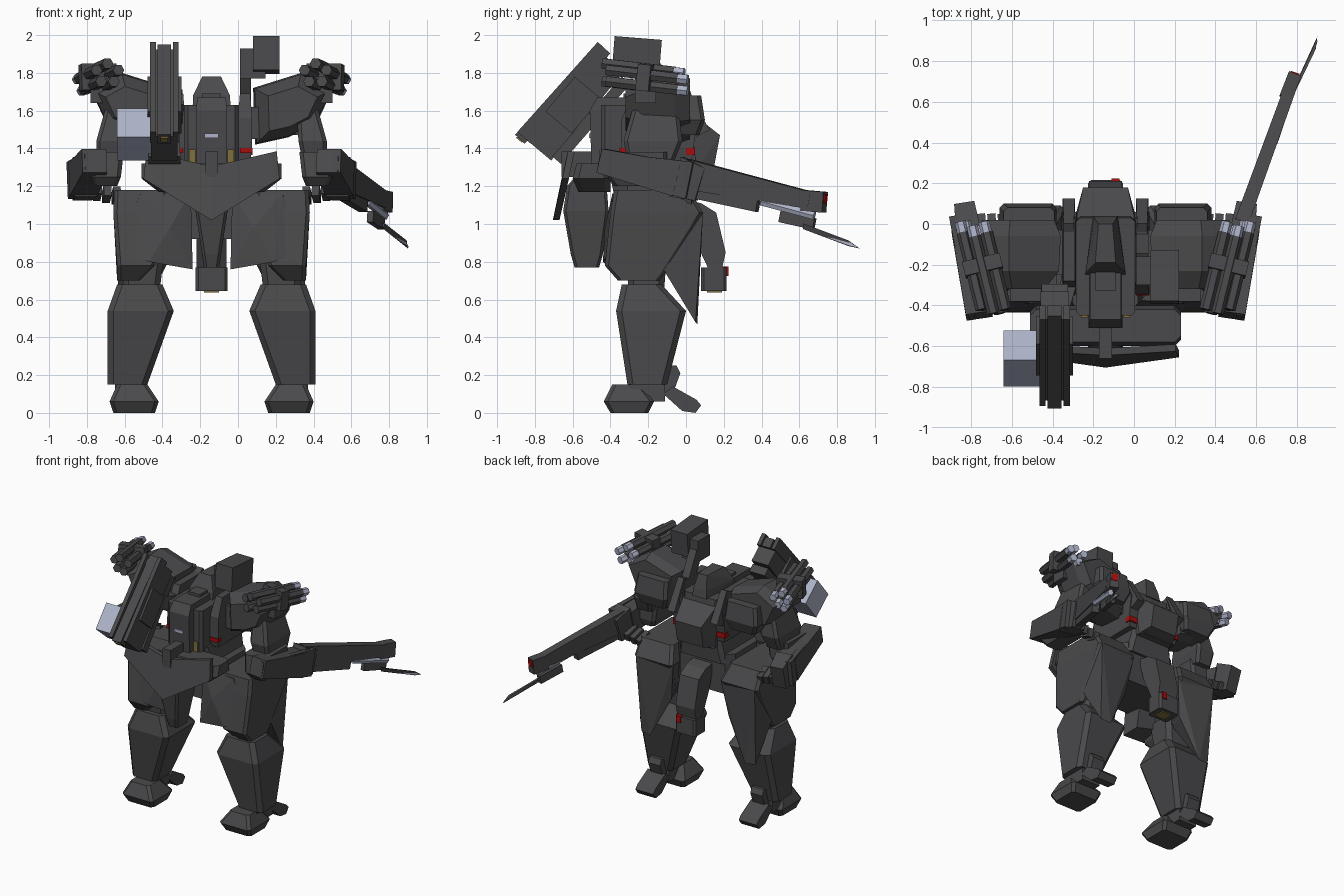
import bpy, bmesh, math
from mathutils import Vector as V

CX = -0.14  # symmetry plane of the body; part coordinates are relative to it


def material(name, col):
    m = bpy.data.materials.new(name)
    m.diffuse_color = (*col, 1)
    return m


GREY = material("dark grey", (0.068, 0.068, 0.072))
PALE = material("pale steel", (0.42, 0.45, 0.58))
RED = material("red", (0.38, 0.004, 0.004))
GOLD = material("gold", (0.22, 0.16, 0.045))


def hull(name, pts, mat=GREY, mirror=False):
    """Flat-faced convex solid, optionally mirrored across the body."""
    bm = bmesh.new()
    for p in pts:
        bm.verts.new(p)
    bmesh.ops.convex_hull(bm, input=bm.verts)
    loose = [v for v in bm.verts if not v.link_faces]
    bmesh.ops.delete(bm, geom=loose, context='VERTS')
    bmesh.ops.dissolve_limit(bm, angle_limit=0.02, verts=bm.verts, edges=bm.edges)
    bmesh.ops.recalc_face_normals(bm, faces=bm.faces)
    me = bpy.data.meshes.new(name)
    bm.to_mesh(me)
    bm.free()
    me.materials.append(mat)
    ob = bpy.data.objects.new(name, me)
    ob.location.x = CX
    bpy.context.collection.objects.link(ob)
    if mirror:
        ob.modifiers.new("mirror", 'MIRROR').use_mirror_merge = False
    return ob


def loft(name, rings, c=0.0, mat=GREY, mirror=False):
    """Rings of (z, x0, x1, y0, y1) with corners cut by c."""
    pts = []
    for z, x0, x1, y0, y1 in rings:
        for x, sx in ((x0, 1), (x1, -1)):
            for y, sy in ((y0, 1), (y1, -1)):
                pts += [(x + sx * c, y, z), (x, y + sy * c, z)]
    return hull(name, pts, mat, mirror)


def box(name, x0, x1, y0, y1, z0, z1, mat=GREY, mirror=False, c=0.0):
    return loft(name, [(z0, x0, x1, y0, y1), (z1, x0, x1, y0, y1)], c, mat, mirror)


def prism(name, yz, x0, x1, mat=GREY, mirror=False):
    return hull(name, [(x, y, z) for x in (x0, x1) for y, z in yz], mat, mirror)


def beam(name, p, q, w, h, w2=None, h2=None, mat=GREY, mirror=False, sides=4):
    """Bar from p to q; four-sided or round with few sides."""
    p, q = V(p), V(q)
    d = (q - p).normalized()
    r = d.cross(V((0, 0, 1))).normalized()
    u = r.cross(d)
    a0 = math.pi / 4 if sides == 4 else 0
    k = math.sqrt(2) if sides == 4 else 1
    pts = []
    for o, ww, hh in ((p, w, h), (q, w2 or w, h2 or h)):
        for i in range(sides):
            a = a0 + 2 * math.pi * i / sides
            pts.append(o + r * (math.cos(a) * k * ww / 2) + u * (math.sin(a) * k * hh / 2))
    return hull(name, pts, mat, mirror)


# Legs
loft("toe", [(0, .30, .52, -.40, -.20), (.06, .28, .54, -.435, -.17),
             (.15, .34, .50, -.39, -.24)], .02, mirror=True)
prism("heel", [(-.12, .10), (-.07, .14), (.055, .07), (.08, .04), (.05, 0), (-.02, .01)],
      .36, .51, mirror=True)
prism("heel_strut", [(-.14, .25), (-.05, .25), (-.03, .21), (-.07, .10), (-.14, .08)],
      .38, .48, mirror=True)
box("ankle", .36, .51, -.30, -.11, .06, .20, mirror=True)
loft("shin", [(.15, .34, .55, -.31, -.10), (.54, .20, .55, -.37, 0),
              (.68, .26, .50, -.34, -.13)], .03, mirror=True)
loft("knee", [(.6, .28, .47, -.30, -.12), (.85, .25, .47, -.32, -.1)], .03, mirror=True)

# Hip armour
loft("thigh_armour", [(.70, .38, .50, -.36, -.14), (.78, .30, .50, -.43, -.08),
                      (1.06, .20, .52, -.40, .09), (1.18, .24, .515, -.38, .02)],
     .02, mirror=True)
hull("rear_skirt_blade", [(.20, .07, 1.06), (.50, .09, 1.06), (.50, -.12, .76), (.30, -.10, .76),
                          (.48, .05, .48), (.40, .06, .47), (.24, .03, .78), (.24, .0, 1.15),
                          (.50, .0, 1.15)], mirror=True)
hull("front_skirt", [(.11, -.37, 1.17), (.375, -.39, 1.16), (.10, -.40, .76), (.33, -.44, .80),
                     (.505, -.40, .86), (.22, -.43, .98), (.12, -.2, 1.17), (.40, -.2, 1.15),
                     (.12, -.28, .78), (.46, -.25, .85)], mirror=True)
box("pelvis", -.24, .24, -.36, .0, .92, 1.22, c=.05)
loft("waist", [(1.15, -.2, .2, -.38, .02), (1.34, -.16, .16, -.42, .04)], .03)
loft("crotch_guard", [(.77, -.04, .04, -.59, -.46), (.84, -.05, .05, -.61, -.44),
                      (1.07, -.085, .085, -.65, -.41), (1.2, -.08, .08, -.63, -.42),
                      (1.27, -.06, .06, -.57, -.44)], .015)
prism("tail_guard", [(-.02, 1.13), (.08, 1.11), (.16, 1.06), (.21, .85), (.19, .76),
                     (.12, .76), (.03, .95)], -.08, .08)
box("tail_thruster", -.085, .085, .08, .215, .645, .77, c=.015)
box("tail_light", .03, .068, .185, .224, .725, .775, RED)
box("thruster_port", -.04, .04, .11, .19, .638, .646, GOLD)

# Belly and angled front plate, dipping to the centre
loft("belly", [(1.17, -.28, .28, -.57, -.40), (1.24, -.37, .37, -.60, -.40),
               (1.32, -.37, .37, -.58, -.42)], .03)
hull("front_plate", [(x, y + d, z) for d in (0, .035) for x, y, z in
                     ((.345, -.625, 1.385), (.36, -.655, 1.24), (0, -.705, 1.02),
                      (0, -.645, 1.305))], mirror=True)
box("plate_latch", -.033, .033, -.66, -.48, 1.25, 1.385)

# Torso
loft("torso", [(1.28, -.145, .145, -.45, .08), (1.63, -.145, .145, -.45, .03)], .02)
loft("chest_block", [(1.30, -.083, .083, -.50, -.2), (1.60, -.083, .083, -.51, -.2),
                     (1.67, -.075, .075, -.47, -.2)])
box("chest_slit", -.037, .037, -.514, -.505, 1.455, 1.478, PALE)
box("chest_port", .085, .12, -.458, -.449, 1.305, 1.395, GOLD, True)
loft("side_pod", [(1.33, .14, .205, -.33, .03), (1.405, .14, .215, -.345, .04),
                  (1.56, .14, .215, -.34, .06), (1.69, .15, .205, -.28, 0)], mirror=True)
box("side_pod_light_front", .15, .217, -.352, -.31, 1.375, 1.403, RED, True)
box("side_pod_light_rear", .15, .217, .0, .048, 1.365, 1.403, RED, True)
hull("head", [(s * x, y, z) for s in (1, -1) for x, y, z in
              ((.10, -.25, 1.62), (.06, .04, 1.62), (.098, -.24, 1.68), (.055, .03, 1.68),
               (.05, -.19, 1.78), (.035, 0, 1.78))])
box("head_visor", -.05, .05, -.33, -.2, 1.62, 1.69)
hull("backpack", [(s * x, y, z) for s in (1, -1) for x, y, z in
                  ((.145, -.05, 1.62), (.14, .04, 1.58), (.11, .18, 1.47), (.11, .15, 1.31),
                   (.145, -.05, 1.28), (.145, .05, 1.28))])
beam("back_fin", (.18, .09, 1.48), (.18, -.02, 1.70), .06, .08, .05, .05, mirror=True)

# Shoulders and arms
outline = ((.22, 1.72), (.475, 1.80), (.64, 1.71), (.56, 1.54), (.41, 1.46), (.23, 1.42))
hull("shoulder", [(.43 + (x - .43) * k, y, 1.61 + (z - 1.61) * k)
                  for y, k in ((-.32, .62), (-.23, .96), (-.06, 1), (.02, .85)) for x, z in outline],
     mirror=True)
loft("shoulder_rear_block", [(1.47, .27, .48, -.1, .07), (1.55, .24, .52, -.1, .10),
                             (1.68, .25, .50, -.1, .08)], .02, mirror=True)
box("shoulder_joint", .10, .30, -.25, -.03, 1.45, 1.62, mirror=True)
loft("upper_arm", [(1.34, .48, .61, -.31, -.06), (1.44, .46, .61, -.33, -.02),
                   (1.62, .45, .56, -.28, -.04)], .02, mirror=True)
loft("elbow", [(1.20, .50, .62, -.38, -.12), (1.25, .48, .64, -.42, -.10),
               (1.38, .465, .64, -.40, -.10)], .02, mirror=True)
beam("forearm", (.62, -.45, 1.335), (.68, -.04, 1.235), .13, .13, .15, .18, mirror=True)
beam("forearm_shield", (.655, -.46, 1.33), (.745, .02, 1.23), .03, .11, .04, .20, mirror=True)
beam("wrist", (.67, -.05, 1.25), (.69, .08, 1.21), .12, .22, .10, .18, mirror=True)
for i in range(3):
    beam("finger_%d" % i, (.50 + i * .05, -.06, 1.17 + .01 * i),
         (.51 + i * .05, .04, 1.13 + .01 * i), .04, .06, mirror=True)

# Shoulder launchers: bundles of hexagonal tubes
P, Q = V((.55, -.42, 1.80)), V((.655, .01, 1.75))
for i, (dx, dz) in enumerate(((-.058, .015), (0, .05), (.058, .015), (-.034, -.045),
                              (.034, -.045))):
    o = V((dx, -.02 * (i % 2), dz))
    a, b = P + o, Q + o
    m = a.lerp(b, .88)
    beam("launcher_tube_%d" % i, a, m, .062, .062, mirror=True, sides=6)
    beam("launcher_tip_%d" % i, m, b, .056, .056, mat=PALE, mirror=True, sides=6)
beam("launcher_bracket", P.lerp(Q, .42), P.lerp(Q, .58), .19, .14, mirror=True)
box("launcher_mount", .54, .64, -.27, -.16, 1.64, 1.78, mirror=True)

# Sensor box on a mast, one side only
beam("sensor_box", (.29, -.385, 1.905), (.29, -.135, 1.885), .14, .18)
box("sensor_bracket", .15, .285, -.30, -.16, 1.77, 1.93)
beam("sensor_mast", (.18, -.02, 1.55), (.18, -.18, 1.85), .06, .08)

# Back-tilted cannon with ammunition drum, other side only
C0, C1 = V((-.25, -.79, 1.40)), V((-.25, -.40, 1.865))
D = (C1 - C0).normalized()
N = V((0, -D.z, D.y))  # upper-front normal of the cannon
beam("cannon_body", C0, C1, .14, .20, .14, .18)
for s in (-1, 1):
    e = V((s * .06, 0, 0))
    beam("cannon_rail", C0 + e + N * .09, C1 + e + N * .07 + D * .03, .03, .09)
beam("cannon_barrel", C0 + N * .10 - D * .02, C1 + N * .06 + D * .03, .07, .07)
beam("cannon_rear_guard", C0 - N * .12 + D * .02, C0 - N * .13 + D * .58, .17, .06, .13, .06)
beam("cannon_breech", C0 + D * .18, C0 + D * .42, .18, .18)
beam("cannon_muzzle_trim", C0 + N * .10 - D * .027, C0 + N * .10 - D * .019, .04, .04, mat=GOLD)
beam("cannon_arm", (-.25, -.52, 1.62), (-.16, -.22, 1.56), .08, .10)
A = V((-.41, -.66, 1.475))
beam("ammo_drum", A - D * .10, A + D * .10, .18, .19, mat=PALE)

# Long rifle in the hand
G0, G1 = V((.665, .0, 1.265)), V((.905, .66, 1.125))
beam("rifle_body", G0, G1, .07, .16, .06, .09)
beam("rifle_lower", G0 + V((.02, .05, -.09)), G0.lerp(G1, .58) + V((0, 0, -.08)), .05, .08)
beam("rifle_muzzle", (.885, .62, 1.125), (.93, .735, 1.115), .065, .11)
beam("muzzle_light", (.929, .733, 1.135), (.932, .742, 1.134), .045, .05, mat=RED)
beam("rifle_barrel", (.825, .40, 1.12), (.92, .68, 1.045), .04, .05, mat=PALE, sides=6)
beam("bayonet_mount", (.84, .50, 1.04), (.90, .68, 1.0), .035, .06)
hull("bayonet", [(x, y, z) for x0, y0, z0 in ((.91, .62, .985), (1.025, .86, .895))
                 for x, y, z in ((x0 - .008, y0, z0 + .018), (x0 + .008, y0, z0 + .018),
                                 (x0, y0, z0 - .012))] + [(1.04, .92, .87)])
hull("bayonet_edge", [(.919, .64, .991), (.917, .64, .968), (1.03, .86, .908), (1.03, .86, .888),
                      (1.045, .91, .875), (.914, .64, .98)], PALE)
